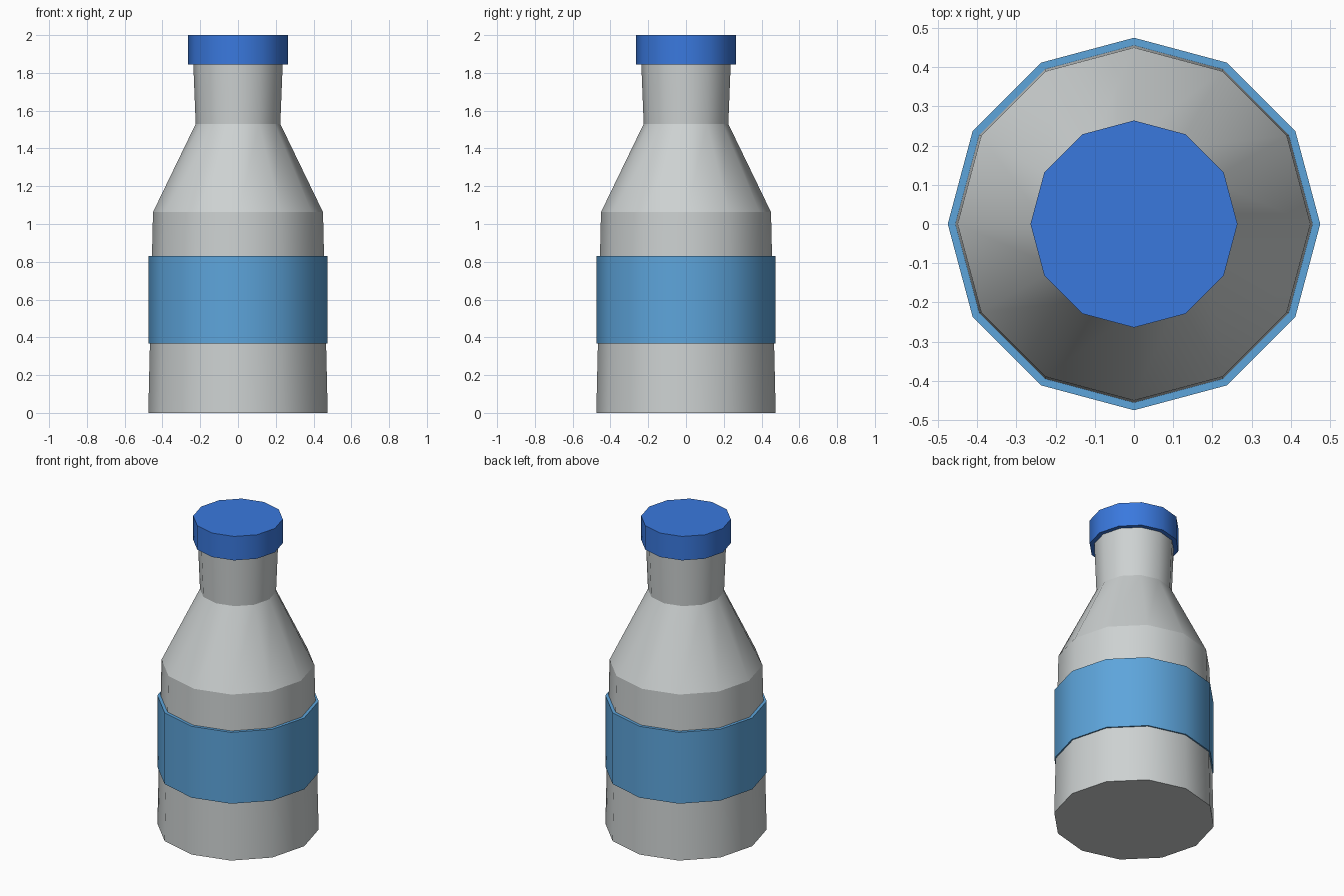
import bpy
import bmesh
import math

SIDES = 12

cube = bpy.data.objects.get("Cube")
if cube:
    bpy.data.objects.remove(cube, do_unlink=True)


def make_material(name, rgb):
    mat = bpy.data.materials.new(name)
    mat.use_nodes = True
    mat.diffuse_color = (*rgb, 1)
    mat.node_tree.nodes["Principled BSDF"].inputs["Base Color"].default_value = (*rgb, 1)
    return mat


def lathe(name, profile, mat, tube=False):
    """Turn a (radius, height) profile around z; a tube closes on itself, others get end caps."""
    bm = bmesh.new()
    rings = []
    for r, z in profile:
        angles = [math.tau * i / SIDES for i in range(SIDES)]
        rings.append([bm.verts.new((r * math.cos(a), r * math.sin(a), z)) for a in angles])
    pairs = list(zip(rings, rings[1:]))
    if tube:
        pairs.append((rings[-1], rings[0]))
    for low, high in pairs:
        for i in range(SIDES):
            j = (i + 1) % SIDES
            bm.faces.new((low[i], low[j], high[j], high[i])).smooth = True
    if not tube:
        bm.faces.new(rings[0][::-1])
        bm.faces.new(rings[-1])
    # Smooth around the wall, crisp at every horizontal ring
    for e in bm.edges:
        a, b = e.verts
        e.smooth = abs(a.co.z - b.co.z) > 0.001
    bmesh.ops.recalc_face_normals(bm, faces=bm.faces)
    mesh = bpy.data.meshes.new(name)
    bm.to_mesh(mesh)
    bm.free()
    mesh.materials.append(mat)
    obj = bpy.data.objects.new(name, mesh)
    bpy.context.collection.objects.link(obj)
    return obj


grey = make_material("pale_grey", (0.61, 0.64, 0.64))
light_blue = make_material("light_blue", (0.11, 0.375, 0.71))
blue = make_material("blue", (0.042, 0.19, 0.73))

# Bottle: tapered body, shoulder and slightly flared neck
lathe("bottle", [(0.475, 0), (0.45, 1.063), (0.224, 1.53), (0.238, 1.88)], grey)

# Label band: straight sleeve standing just off the body
lathe("label_band", [(0.475, 0.368), (0.475, 0.83), (0.45, 0.83), (0.45, 0.368)],
      light_blue, tube=True)

# Cap: flat disc over the neck
lathe("cap", [(0.264, 1.845), (0.264, 2.0)], blue)
